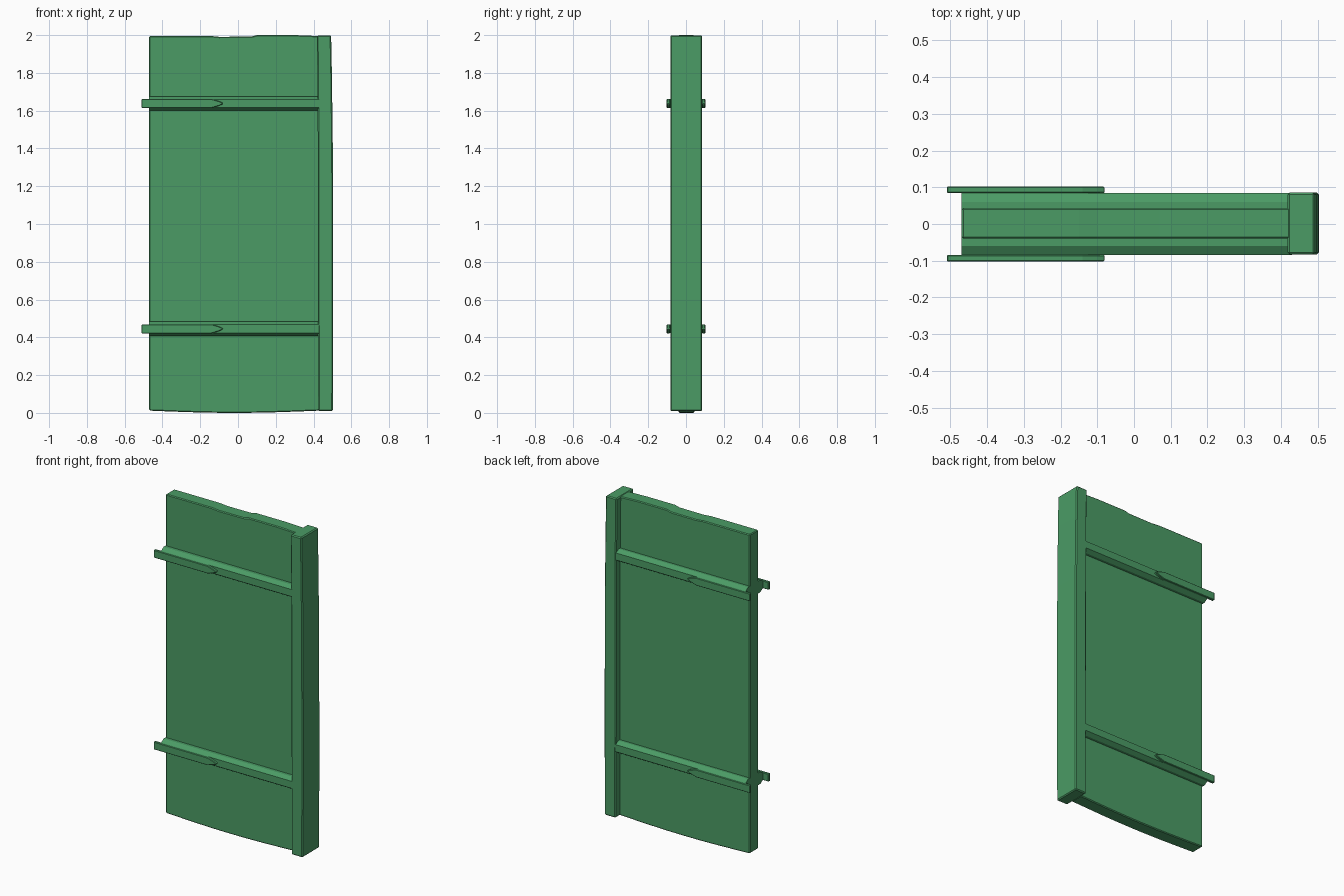
import bpy
import bmesh
import math

cube = bpy.data.objects.get("Cube")
if cube:
    bpy.data.objects.remove(cube, do_unlink=True)

green = bpy.data.materials.new("door_green")
green.use_nodes = True
colour = (0.07, 0.33, 0.13, 1)
green.diffuse_color = colour
green.node_tree.nodes["Principled BSDF"].inputs["Base Color"].default_value = colour


def extrude_outline(name, points, offset, bevel=0.0):
    """Prism from a closed outline, swept along the offset vector."""
    bm = bmesh.new()
    face = bm.faces.new([bm.verts.new(p) for p in points])
    swept = bmesh.ops.extrude_face_region(bm, geom=[face])
    verts = [g for g in swept["geom"] if isinstance(g, bmesh.types.BMVert)]
    bmesh.ops.translate(bm, verts=verts, vec=offset)
    bmesh.ops.recalc_face_normals(bm, faces=bm.faces)
    mesh = bpy.data.meshes.new(name)
    bm.to_mesh(mesh)
    bm.free()
    mesh.materials.append(green)
    obj = bpy.data.objects.new(name, mesh)
    bpy.context.collection.objects.link(obj)
    if bevel:
        mod = obj.modifiers.new("worn_edges", "BEVEL")
        mod.width = bevel
        mod.segments = 1
        mod.limit_method = "ANGLE"
        mod.angle_limit = math.radians(40)
    return obj


# Door panel: gently bowed foot and a slightly worn top edge
left, right = -0.47, 0.43
foot = []
for i in range(9):
    t = i / 8
    foot.append((left + t * (right - left), 0.012 - 0.012 * math.sin(math.pi * t)))
top = [(right, 1.995), (0.3, 2.0), (0.1, 2.0), (0.07, 1.992),
       (-0.1, 1.991), (-0.15, 1.996), (left, 1.996)]
extrude_outline("door_panel", [(x, -0.04, z) for x, z in foot + top],
                (0, 0.084, 0), 0.005)

# Hinge post, narrowing a little at the top
post = [(0.425, 0.01), (0.502, 0.01), (0.504, 0.6), (0.502, 1.4),
        (0.497, 1.8), (0.493, 1.998), (0.418, 1.998), (0.422, 1.6)]
extrude_outline("hinge_post", [(x, -0.083, z) for x, z in post],
                (0, 0.169, 0), 0.006)

# Battens and pointed straps, on both faces at both heights
for level, z in (("lower", 0.445), ("upper", 1.638)):
    for side, s in (("front", -1), ("back", 1)):
        section = [(0.03, -0.038), (0.06, -0.038), (0.085, -0.022),
                   (0.085, 0.022), (0.06, 0.038), (0.03, 0.038)]
        extrude_outline(f"{level}_{side}_batten",
                        [(left, s * y, z + dz) for y, dz in section],
                        (0.9, 0, 0))

        half = [(-0.51, 0.024), (-0.14, 0.024), (-0.1, 0.012), (-0.08, 0.003)]
        outline = [(x, -w) for x, w in half] + [(x, w) for x, w in reversed(half)]
        extrude_outline(f"{level}_{side}_strap",
                        [(x, s * 0.084, z + w) for x, w in outline],
                        (0, s * 0.018, 0), 0.006)
